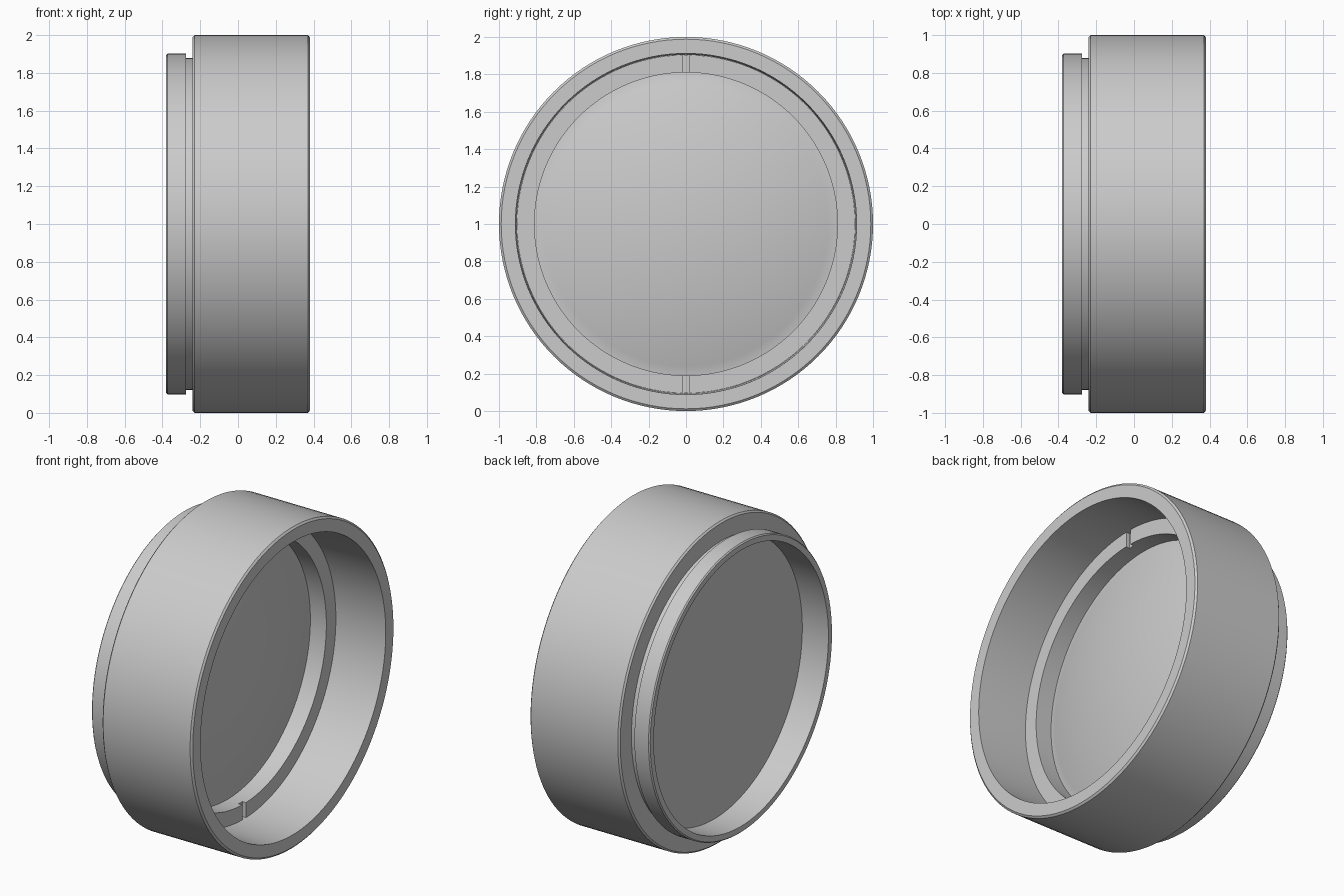
import bpy, bmesh, math

if "Cube" in bpy.data.objects:
    bpy.data.objects.remove(bpy.data.objects["Cube"])

SEG = 128
grey = bpy.data.materials.new("neutral grey")
grey.diffuse_color = (0.6, 0.6, 0.6, 1)
grey.use_nodes = True
grey.node_tree.nodes["Principled BSDF"].inputs["Base Color"].default_value = grey.diffuse_color

LEDGE = 0.042       # front face of the retaining ring
LENS_FRONT = -0.068  # rim of the lens dome
LENS_BACK = -0.20


def lathe(name, profile, closed=True):
    """Revolve (x, radius) points about the horizontal axis y=0, z=1."""
    bm = bmesh.new()
    rings = []
    for x, r in profile:
        if r < 1e-6:
            rings.append([bm.verts.new((x, 0, 1))])
        else:
            rings.append([bm.verts.new((x, r * math.cos(2 * math.pi * i / SEG),
                                        1 + r * math.sin(2 * math.pi * i / SEG)))
                          for i in range(SEG)])
    pairs = list(zip(rings, rings[1:]))
    if closed:
        pairs.append((rings[-1], rings[0]))
    for a, b in pairs:
        for i in range(SEG):
            j = (i + 1) % SEG
            if len(a) == 1:
                bm.faces.new((a[0], b[i], b[j]))
            elif len(b) == 1:
                bm.faces.new((a[i], b[0], a[j]))
            else:
                bm.faces.new((a[i], b[i], b[j], a[j]))
    bmesh.ops.recalc_face_normals(bm, faces=bm.faces)
    me = bpy.data.meshes.new(name)
    bm.to_mesh(me)
    bm.free()
    me.materials.append(grey)
    ob = bpy.data.objects.new(name, me)
    bpy.context.collection.objects.link(ob)
    return ob


def smooth(ob):
    bpy.ops.object.select_all(action='DESELECT')
    ob.select_set(True)
    bpy.context.view_layer.objects.active = ob
    bpy.ops.object.shade_smooth_by_angle(angle=math.radians(25))


# Housing: wide barrel, narrow neck, mounting flange and stepped bore
housing = lathe("housing", [
    (0.37, 1.0), (0.38, 0.988), (0.38, 0.912), (LEDGE, 0.905),
    (LENS_BACK, 0.905), (LENS_BACK, 0.86), (-0.38, 0.86), (-0.38, 0.895),
    (-0.373, 0.902), (-0.276, 0.902), (-0.276, 0.88), (-0.24, 0.88),
    (-0.24, 0.99), (-0.23, 1.0)])
smooth(housing)

# Lens: flat back, domed front, held between shelf and ring
DOME, EDGE = 0.12, 0.81
R = (EDGE ** 2 + DOME ** 2) / (2 * DOME)
lens_profile = [(LENS_BACK, 0), (LENS_BACK, 0.904), (LENS_FRONT, 0.904)]
for k in range(16, -1, -1):
    r = EDGE * k / 16
    lens_profile.append((LENS_FRONT + DOME - R + math.sqrt(R * R - r * r), r))
lens = lathe("lens", lens_profile, closed=False)
smooth(lens)

# Retaining ring with two spanner slots
ring = lathe("retaining_ring", [(LEDGE, 0.81), (LEDGE, 0.904),
                                (LENS_FRONT, 0.904), (LENS_FRONT, 0.81)])
for side in (1, -1):
    bpy.ops.mesh.primitive_cube_add(size=1, location=(LEDGE + 0.025, 0, 1 + side * 0.86))
    cutter = bpy.context.object
    cutter.name = "slot_cutter"
    cutter.scale = (0.10, 0.036, 0.16)
    cutter.hide_render = True
    cutter.data.materials.append(grey)
    bpy.context.view_layer.update()
    mod = ring.modifiers.new("slot", 'BOOLEAN')
    mod.operation = 'DIFFERENCE'
    mod.solver = 'EXACT'
    mod.object = cutter
    bpy.context.view_layer.objects.active = ring
    bpy.ops.object.modifier_apply(modifier=mod.name)
    bpy.data.objects.remove(cutter, do_unlink=True)
smooth(ring)
